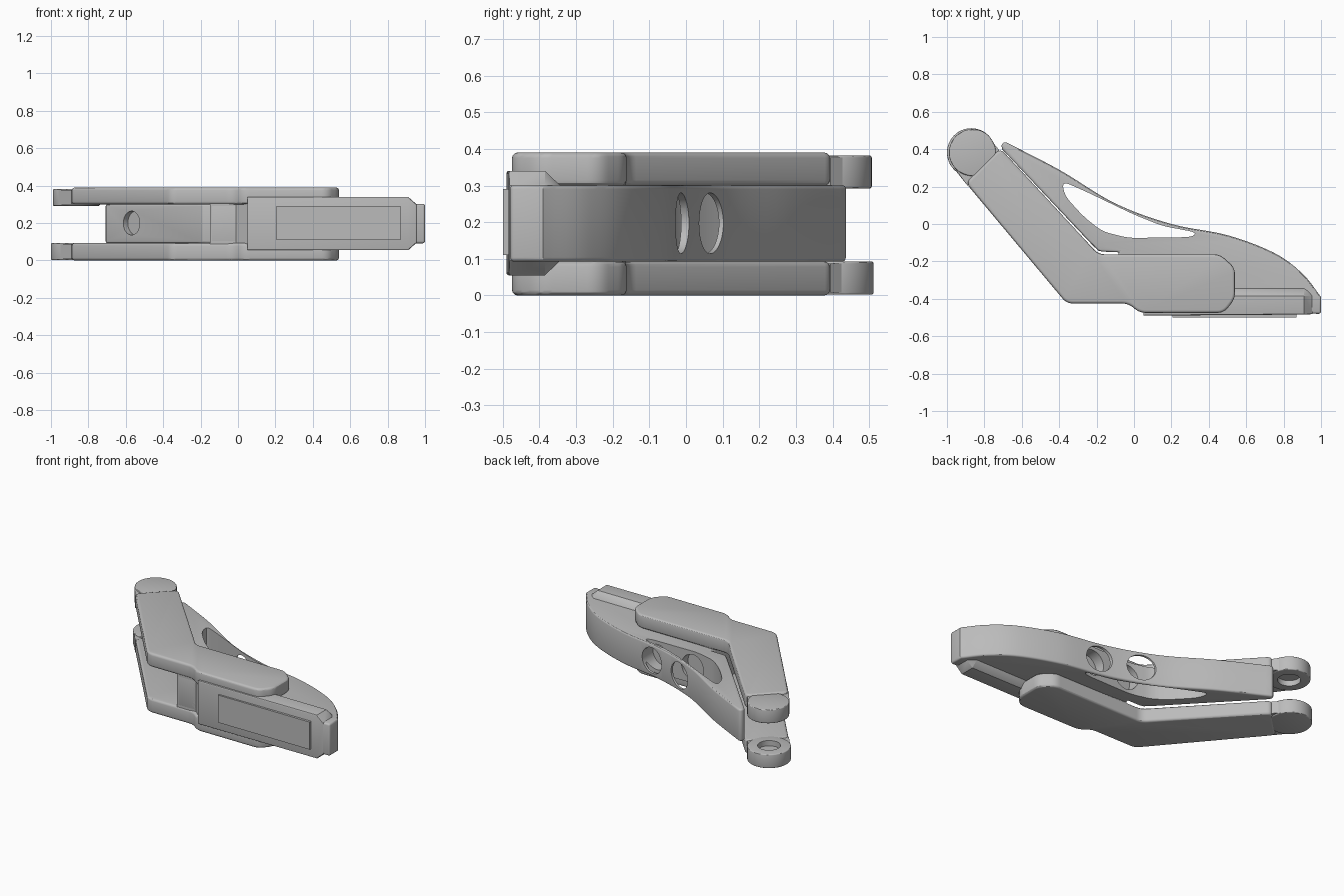
import bpy, bmesh, math
from mathutils import Vector

cube = bpy.data.objects.get("Cube")
if cube:
    bpy.data.objects.remove(cube, do_unlink=True)

grey = bpy.data.materials.new("plain grey")
grey.use_nodes = True
colour = (0.5, 0.5, 0.5, 1)
grey.diffuse_color = colour
grey.node_tree.nodes["Principled BSDF"].inputs["Base Color"].default_value = colour


def activate(ob):
    bpy.ops.object.select_all(action="DESELECT")
    ob.select_set(True)
    bpy.context.view_layer.objects.active = ob


def loft(name, rings, bevel=0):
    """Skin equal-length rings of points and cap both ends."""
    bm = bmesh.new()
    loops = [[bm.verts.new(p) for p in ring] for ring in rings]
    for a, b in zip(loops, loops[1:]):
        for i in range(len(a)):
            j = (i + 1) % len(a)
            bm.faces.new((a[i], a[j], b[j], b[i]))
    bm.faces.new(loops[0])
    bm.faces.new(loops[-1])
    bmesh.ops.recalc_face_normals(bm, faces=bm.faces)
    mesh = bpy.data.meshes.new(name)
    bm.to_mesh(mesh)
    bm.free()
    ob = bpy.data.objects.new(name, mesh)
    bpy.context.collection.objects.link(ob)
    mesh.materials.append(grey)
    if bevel:
        mod = ob.modifiers.new("soft_edges", "BEVEL")
        mod.width, mod.segments = bevel, 3
        mod.limit_method, mod.angle_limit = "ANGLE", math.radians(50)
        activate(ob)
        bpy.ops.object.modifier_apply(modifier=mod.name)
    return ob


def prism(name, outline, z0, z1, bevel=0):
    return loft(name, [[(x, y, z) for x, y in outline] for z in (z0, z1)], bevel)


def rounded(points, radius, steps=6):
    """Round every corner of a closed outline."""
    pts, out = [Vector(p) for p in points], []
    for i, p in enumerate(pts):
        ends = []
        for q in (pts[i - 1], pts[(i + 1) % len(pts)]):
            d = q - p
            ends.append(p + d.normalized() * min(radius, d.length * 0.45))
        for k in range(steps + 1):
            t = k / steps
            out.append(ends[0] * (1 - t) ** 2 + p * 2 * t * (1 - t) + ends[1] * t * t)
    return out


def spline(points, steps=8):
    """Smooth open curve through the points."""
    p = [Vector(q) for q in points]
    p = [p[0] * 2 - p[1]] + p + [p[-1] * 2 - p[-2]]
    out = []
    for a, b, c, d in zip(p, p[1:], p[2:], p[3:]):
        for k in range(steps):
            t = k / steps
            out.append((b * 2 + (c - a) * t + (a * 2 - b * 5 + c * 4 - d) * t * t
                        + (b * 3 - a - c * 3 + d) * t ** 3) / 2)
    return out + [p[-2]]


def circle(cx, cy, r, n=48):
    return [(cx + r * math.cos(k * math.tau / n), cy + r * math.sin(k * math.tau / n))
            for k in range(n)]


def rod(name, start, end, r):
    start, end = Vector(start), Vector(end)
    turn = (end - start).to_track_quat("Z", "Y")
    ring = [turn @ Vector((x, y, 0)) for x, y in circle(0, 0, r)]
    return loft(name, [[p + v for v in ring] for p in (start, end)])


def cut(ob, cutter):
    mod = ob.modifiers.new("cut", "BOOLEAN")
    mod.operation, mod.solver, mod.object = "DIFFERENCE", "EXACT", cutter
    activate(ob)
    bpy.ops.object.modifier_apply(modifier=mod.name)
    bpy.data.objects.remove(cutter, do_unlink=True)


parts = []

# Curved central body with its window and holes
back_edge = spline([(-0.69, 0.44), (-0.4, 0.29), (-0.1, 0.11), (0.2, 0.0),
                    (0.5, -0.06), (0.75, -0.155), (0.9, -0.265), (1.0, -0.39)])
front_edge = [(1.0, -0.48), (0.1, -0.475), (0.02, -0.42), (-0.15, -0.42), (-0.08, -0.15),
              (-0.165, -0.148), (-0.19, -0.143), (-0.22, -0.115), (-0.705, 0.40), (-0.71, 0.425)]
body = prism("central_body", back_edge + [Vector(p) for p in front_edge], 0.092, 0.302, 0.012)
window = rounded([(-0.385, 0.23), (-0.25, 0.17), (0.0, 0.05), (0.15, -0.01), (0.335, -0.045),
                  (0.31, -0.07), (-0.03, -0.075), (-0.17, -0.04), (-0.27, 0.04), (-0.37, 0.15)], 0.05)
cut(body, prism("window_cutter", window, -0.1, 0.5))
for x in (0.0, 0.255):
    cut(body, rod("hole_cutter", (x, 0.3, 0.197), (x, -0.14, 0.197), 0.083))
cut(body, rod("recess_cutter", (-0.66, 0.17, 0.2), (-0.545, 0.279, 0.2), 0.064))
parts.append(body)

# Matching bent arms below and above, each ending in a pivot pad
arm_outline = rounded([(-0.9, 0.22), (-0.36, -0.425), (-0.03, -0.425), (0.03, -0.475),
                       (0.48, -0.475), (0.54, -0.4), (0.54, -0.235), (0.46, -0.162),
                       (-0.19, -0.162), (-0.715, 0.405)], 0.035)
for side, z0, z1, pad0, pad1, cx, r in (("lower", 0, 0.093, 0.002, 0.093, -0.87, 0.13),
                                        ("upper", 0.3, 0.39, 0.292, 0.382, -0.864, 0.125)):
    arm = prism(side + "_arm", arm_outline, z0, z1, 0.015)
    pad = prism(side + "_pivot_pad", circle(cx, 0.382, r), pad0, pad1, 0.006)
    neck = prism(side + "_pivot_neck", [(cx - 0.096, 0.30), (-0.89, 0.205), (-0.72, 0.395),
                                        (cx + 0.08, 0.47)], pad0 + 0.006, pad1 - 0.006)
    inner = pad1 if side == "lower" else pad0
    for piece in (pad, neck):
        cut(piece, prism("socket_cutter", circle(cx, 0.382, 0.068), inner - 0.035, inner + 0.035))
    parts += [arm, pad, neck]

# Bridge block joining the arms at the front
parts.append(prism("bridge_block", [(-0.15, -0.42), (-0.01, -0.42), (0.05, -0.47), (0.45, -0.47),
                                    (0.45, -0.18), (-0.08, -0.165)], 0.05, 0.35))

# Front cover with chamfered edges and a tapered end
section = [(-0.49, 0.055), (-0.49, 0.34), (-0.385, 0.34), (-0.34, 0.297),
           (-0.34, 0.098), (-0.385, 0.055)]


def cover_ring(x, squash, front):
    return [(x, max(y, front), 0.1975 + (z - 0.1975) * squash) for y, z in section]


parts.append(loft("front_cover", [cover_ring(0.05, 1, -0.49), cover_ring(0.91, 1, -0.484),
                                  cover_ring(0.955, 0.72, -0.482)], 0.006))

# Raised panel on the cover
panel = [(0.205, 0.11), (0.87, 0.11), (0.87, 0.29), (0.205, 0.29)]
parts.append(loft("front_panel", [[(x, y, z) for x, z in panel] for y in (-0.482, -0.5)]))

for ob in parts:
    activate(ob)
    bpy.ops.object.shade_smooth_by_angle(angle=math.radians(30))
